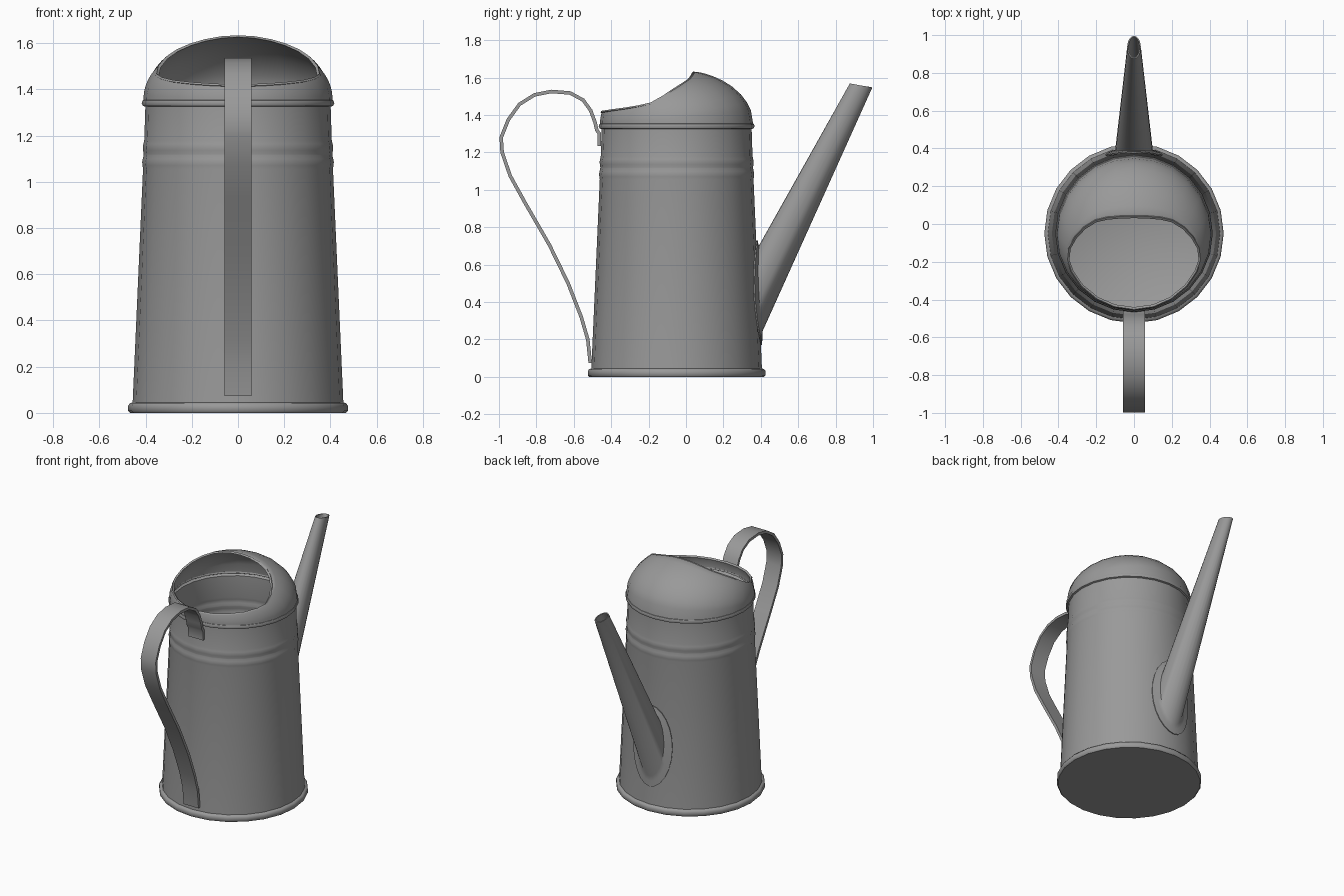
import bpy, bmesh
from math import sin, cos, pi, sqrt, radians

if "Cube" in bpy.data.objects:
    bpy.data.objects.remove(bpy.data.objects["Cube"])

N = 24          # sides of the can
CY = -0.05      # y of the can's axis

# Dark grey metal
metal = bpy.data.materials.new("dark_metal")
metal.diffuse_color = (0.32, 0.32, 0.32, 1)
metal.use_nodes = True
metal.node_tree.nodes["Principled BSDF"].inputs["Base Color"].default_value = metal.diffuse_color


def finish(name, bm, thick, offset=-1.0):
    """Turn a sheet into a smooth-shaded object with thin metal walls."""
    bmesh.ops.recalc_face_normals(bm, faces=bm.faces)
    me = bpy.data.meshes.new(name)
    bm.to_mesh(me)
    bm.free()
    me.materials.append(metal)
    ob = bpy.data.objects.new(name, me)
    bpy.context.collection.objects.link(ob)
    bpy.ops.object.select_all(action='DESELECT')
    ob.select_set(True)
    bpy.context.view_layer.objects.active = ob
    mod = ob.modifiers.new("sheet", 'SOLIDIFY')
    mod.thickness = thick
    mod.offset = offset
    bpy.ops.object.modifier_apply(modifier=mod.name)
    bpy.ops.object.shade_smooth_by_angle(angle=radians(45))
    return ob


def loft(rings, closed=True, cap=False):
    """Bridge successive rings of points with quads."""
    bm = bmesh.new()
    vs = [[bm.verts.new(p) for p in ring] for ring in rings]
    n = len(vs[0])
    for a, b in zip(vs, vs[1:]):
        for i in range(n if closed else n - 1):
            j = (i + 1) % n
            bm.faces.new((a[i], a[j], b[j], b[i]))
    if cap:
        bm.faces.new(vs[0])
    return bm


def circle(r, z):
    return [(r * sin(2 * pi * i / N), CY + r * cos(2 * pi * i / N), z) for i in range(N)]


def wall_r(z):
    return 0.455 - 0.055 * (z - 0.04) / 1.3


# Body: tapered wall with base rim, two pressed ribs and a bead at the shoulder
profile = [(0.467, 0), (0.475, 0.008), (0.475, 0.032), (0.467, 0.042), (0.456, 0.045)]
for zc in (1.085, 1.15):
    for dz, bump in ((-0.03, -0.001), (-0.014, 0.002), (0, 0.004), (0.014, 0.002), (0.03, -0.001)):
        profile.append((wall_r(zc + dz) + bump, zc + dz))
profile += [(0.401, 1.325), (0.412, 1.329), (0.417, 1.341), (0.412, 1.353), (0.398, 1.358)]
finish("body", loft([circle(r, z) for r, z in profile], cap=True), 0.01)

# Hood: dome running from the shoulder up to an egg-shaped filling mouth
half = [(0, .031), (.07, .029), (.14, .023), (.2, .009), (.258, -.027), (.305, -.077),
        (.335, -.13), (.342, -.19), (.32, -.25), (.27, -.322), (.19, -.387),
        (.1, -.426), (0, -.44)]
mouth = half + [(-x, y) for x, y in half[-2:0:-1]]


def dome_z(x, y):
    rr = min(1, (x * x + (y - CY) ** 2) / 0.16)
    return 1.352 + 0.28 * sqrt(1 - rr)


base = circle(0.4, 1.345)
rings = [base]
for t in (0.04, 0.1, 0.2, 0.35, 0.5, 0.65, 0.8, 0.92, 1):
    ring = []
    for b, m in zip(base, mouth):
        x, y = b[0] + (m[0] - b[0]) * t, b[1] + (m[1] - b[1]) * t
        ring.append((x, y, dome_z(x, y)))
    rings.append(ring)
# small flared lip
rings.append([(x * 1.03, -0.2 + (y + 0.2) * 1.05, z + 0.008) for x, y, z in rings[-1]])
finish("hood", loft(rings), 0.01)

# Spout: oval flange on the wall blending into a tapering tube
S = 24


def wall_ring(hw, cz, hh, out):
    pts = []
    for i in range(S):
        a = 2 * pi * i / S
        x, z = hw * sin(a), cz + hh * cos(a)
        pts.append((x, CY + sqrt(wall_r(z) ** 2 - x * x) + out, z))
    return pts


tip = [(0.036 * sin(2 * pi * i / S), 0.936 - 0.06 * cos(2 * pi * i / S),
        1.558 + 0.011 * cos(2 * pi * i / S)) for i in range(S)]
finish("spout", loft([wall_ring(.152, .45, .28, .008), wall_ring(.122, .46, .25, .01),
                      wall_ring(.1, .473, .229, .013), tip]), 0.007)

# Handle: bent flat strap from below the shoulder to the foot
path = [(-.463, 1.235), (-.463, 1.3), (-.477, 1.32), (-.486, 1.36), (-.51, 1.425),
        (-.55, 1.48), (-.62, 1.518), (-.72, 1.526), (-.81, 1.508), (-.89, 1.458),
        (-.95, 1.375), (-.988, 1.28), (-.983, 1.2), (-.94, 1.075), (-.86, .93),
        (-.73, .705), (-.63, .5), (-.56, .32), (-.525, .2), (-.512, .075)]
finish("handle", loft([[(-.058, y, z), (.058, y, z)] for y, z in path], closed=False), 0.019, 0)
